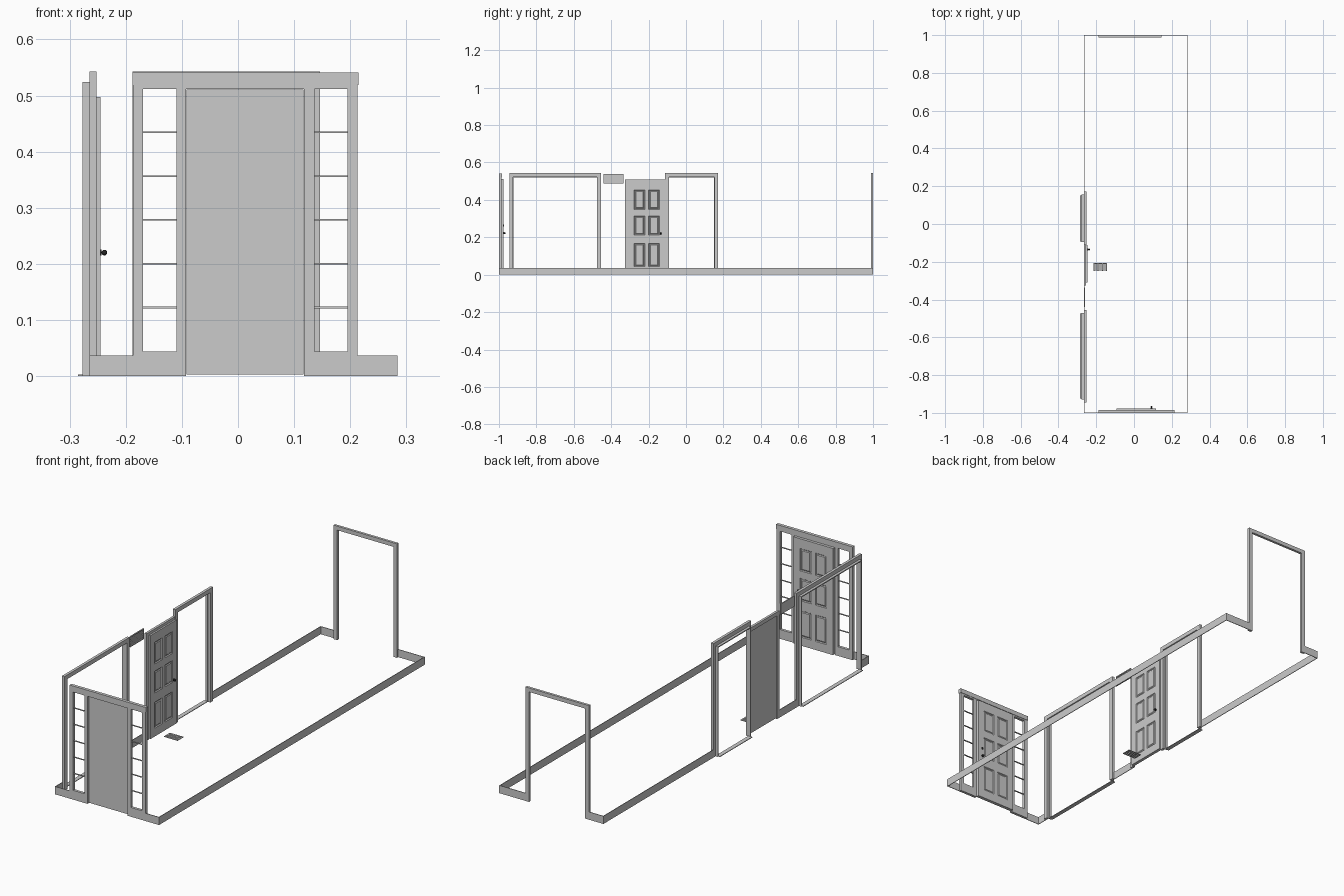
import bpy, bmesh
from mathutils import Matrix

if "Cube" in bpy.data.objects:
    bpy.data.objects.remove(bpy.data.objects["Cube"])

FRONT = Matrix.Identity(4)                      # local x,y = world x,y
LEFT = Matrix(((0, 1, 0, 0), (-1, 0, 0, 0), (0, 0, 1, 0), (0, 0, 0, 1)))  # world x = local y, world y = -local x

black = bpy.data.materials.new("black_metal")
black.diffuse_color = (0.02, 0.02, 0.02, 1)
black.use_nodes = True
black.node_tree.nodes["Principled BSDF"].inputs["Base Color"].default_value = black.diffuse_color


def finish(name, bm, mat=FRONT):
    bmesh.ops.recalc_face_normals(bm, faces=bm.faces)
    me = bpy.data.meshes.new(name)
    bm.to_mesh(me)
    bm.free()
    me.transform(mat)
    ob = bpy.data.objects.new(name, me)
    bpy.context.collection.objects.link(ob)
    return ob


def add_box(bm, x0, x1, y0, y1, z0, z1):
    m = Matrix.Translation(((x0 + x1) / 2, (y0 + y1) / 2, (z0 + z1) / 2))
    m = m @ Matrix.Diagonal((x1 - x0, y1 - y0, z1 - z0, 1))
    bmesh.ops.create_cube(bm, size=1, matrix=m)


def boxes(name, items):
    bm = bmesh.new()
    for b in items:
        add_box(bm, *b)
    return finish(name, bm)


def arch(name, a0, a1, h, w, y0, y1, mat=FRONT):
    """Three-sided casing around an opening."""
    pts = [(a0, 0), (a0, h), (a1, h), (a1, 0), (a1 - w, 0),
           (a1 - w, h - w), (a0 + w, h - w), (a0 + w, 0)]
    bm = bmesh.new()
    f = bm.faces.new([bm.verts.new((x, y0, z)) for x, z in pts])
    r = bmesh.ops.extrude_face_region(bm, geom=[f], use_keep_orig=True)
    vs = [g for g in r["geom"] if isinstance(g, bmesh.types.BMVert)]
    bmesh.ops.translate(bm, verts=vs, vec=(0, y1 - y0, 0))
    return finish(name, bm, mat)


def panel_door(name, cx, w, z0, z1, y0, y1, mat=FRONT):
    """Slab with a flat back and six moulded panels on the inner (+y) face."""
    h = z1 - z0
    xs = [cx + w * t for t in (-.5, -.34, -.05, .05, .34, .5)]
    zs = [z0 + h * t for t in (0, .08, .33, .42, .63, .70, .91, 1)]
    bm = bmesh.new()
    v = [[bm.verts.new((x, y1, z)) for z in zs] for x in xs]
    panels = []
    for i in range(5):
        for j in range(7):
            f = bm.faces.new((v[i][j], v[i][j + 1], v[i + 1][j + 1], v[i + 1][j]))
            if i in (1, 3) and j in (1, 3, 5):
                panels.append(f)
    bm.normal_update()
    rim = [e for e in bm.edges if e.is_boundary]
    for t, d in ((.004, -.004), (.004, 0), (.005, .003)):
        bmesh.ops.inset_individual(bm, faces=panels, thickness=t, depth=d)
    r = bmesh.ops.extrude_edge_only(bm, edges=rim)
    vs = [g for g in r["geom"] if isinstance(g, bmesh.types.BMVert)]
    es = [g for g in r["geom"] if isinstance(g, bmesh.types.BMEdge) and g.is_boundary]
    bmesh.ops.translate(bm, verts=vs, vec=(0, y0 - y1, 0))
    bmesh.ops.holes_fill(bm, edges=es, sides=0)
    return finish(name, bm, mat)


def knob(name, x, y, z, mat=FRONT, flat=False):
    bm = bmesh.new()
    turn = Matrix.Rotation(1.5707963, 4, 'X')

    def disc(r, d0, d1):
        bmesh.ops.create_cone(bm, cap_ends=True, segments=16, radius1=r, radius2=r, depth=d1 - d0,
                              matrix=Matrix.Translation((x, y + (d0 + d1) / 2, z)) @ turn)
    disc(.0055, 0, .002)
    if not flat:
        disc(.002, .002, .006)
        bmesh.ops.create_uvsphere(bm, u_segments=16, v_segments=8, radius=.005,
                                  matrix=Matrix.Translation((x, y + .007, z)))
    ob = finish(name, bm, mat)
    ob.data.materials.append(black)
    for p in ob.data.polygons:
        p.use_smooth = not flat


# Baseboards around the hall, broken at each opening
T, H = .003, .037
XL, XR = -.265, .284
boxes("baseboard_right", [(XR - T, XR, -1, 1, 0, H)])
boxes("baseboard_left", [(XL, XL + T, a, b, 0, H) for a, b in
                         ((-1, -.945), (-.455, -.326), (.17, 1))])
boxes("baseboard_front", [(a, b, -1, -1 + T, 0, H) for a, b in ((XL, -.187), (.213, XR))])
boxes("baseboard_back", [(a, b, 1 - T, 1, 0, H) for a, b in ((XL, -.188), (.146, XR))])

# Cased openings: back wall and two on the left wall with jambs and thresholds
arch("back_opening_casing", -.188, .146, .543, .019, .988, 1)
for n, y0, y1 in (("large", -.945, -.455), ("small", -.112, .172)):
    arch(n + "_opening_casing", -y1, -y0, .543, .02, -.265, -.252, LEFT)
    arch(n + "_opening_jamb", -y1 + .017, -y0 - .017, .524, .005, -.277, -.265, LEFT)
    boxes(n + "_opening_threshold", [(-.285, -.265, y0 + .02, y1 - .02, 0, .003)])

# Closet door on the left wall
arch("closet_casing", .094, .326, .51, .018, -.2645, -.253, LEFT)
panel_door("closet_door", .21, .198, .004, .497, -.26, -.245, LEFT)
knob("closet_knob", .135, -.245, .22, LEFT)

# Entrance frame: header, posts, sill panels
Y0, Y1 = -1, -.987
posts = ((-.187, -.169), (-.110, -.093), (.118, .136), (.195, .213))
boxes("entry_posts", [(a, b, Y0, Y1, 0, .52) for a, b in posts])
boxes("entry_header", [(-.188, .215, Y0 - .0, Y1 + .002, .519, .541),
                       (-.187, .213, Y0, Y1, .512, .519)])
lights = ((-.169, -.110), (.136, .195))
boxes("sidelight_sills", [(a, b, Y0, Y1, 0, .044) for a, b in lights])
boxes("sidelight_muntins", [(a, b, -.996, -.990, .1208 + .078 * i, .1238 + .078 * i)
                            for a, b in lights for i in range(5)])

# Entrance door with knob and deadbolt inside
panel_door("front_door", .0125, .208, .003, .511, -.992, -.976)
knob("front_knob", .092, -.976, .222)
knob("front_deadbolt", .092, -.976, .262, flat=True)

# Wall return vent: frame with louvres
y0, y1, z0, z1 = -.44, -.335, .487, .537
boxes("wall_vent", [(XL, -.26, y0, y1, z0, z0 + .005), (XL, -.26, y0, y1, z1 - .005, z1),
                    (XL, -.26, y0, y0 + .005, z0, z1), (XL, -.26, y1 - .005, y1, z0, z1),
                    (XL, -.264, y0, y1, z0, z1)]
      + [(XL, -.261, y0, y1, z0 + .009 * i, z0 + .005 + .009 * i) for i in range(1, 5)])

# Floor register: bars both ways
boxes("floor_vent", [(-.215, -.143, -.25 + .0098 * i, -.245 + .0098 * i, 0, .003) for i in range(5)]
      + [(-.215 + .0222 * i, -.2096 + .0222 * i, -.25, -.206, 0, .0028) for i in range(4)])
